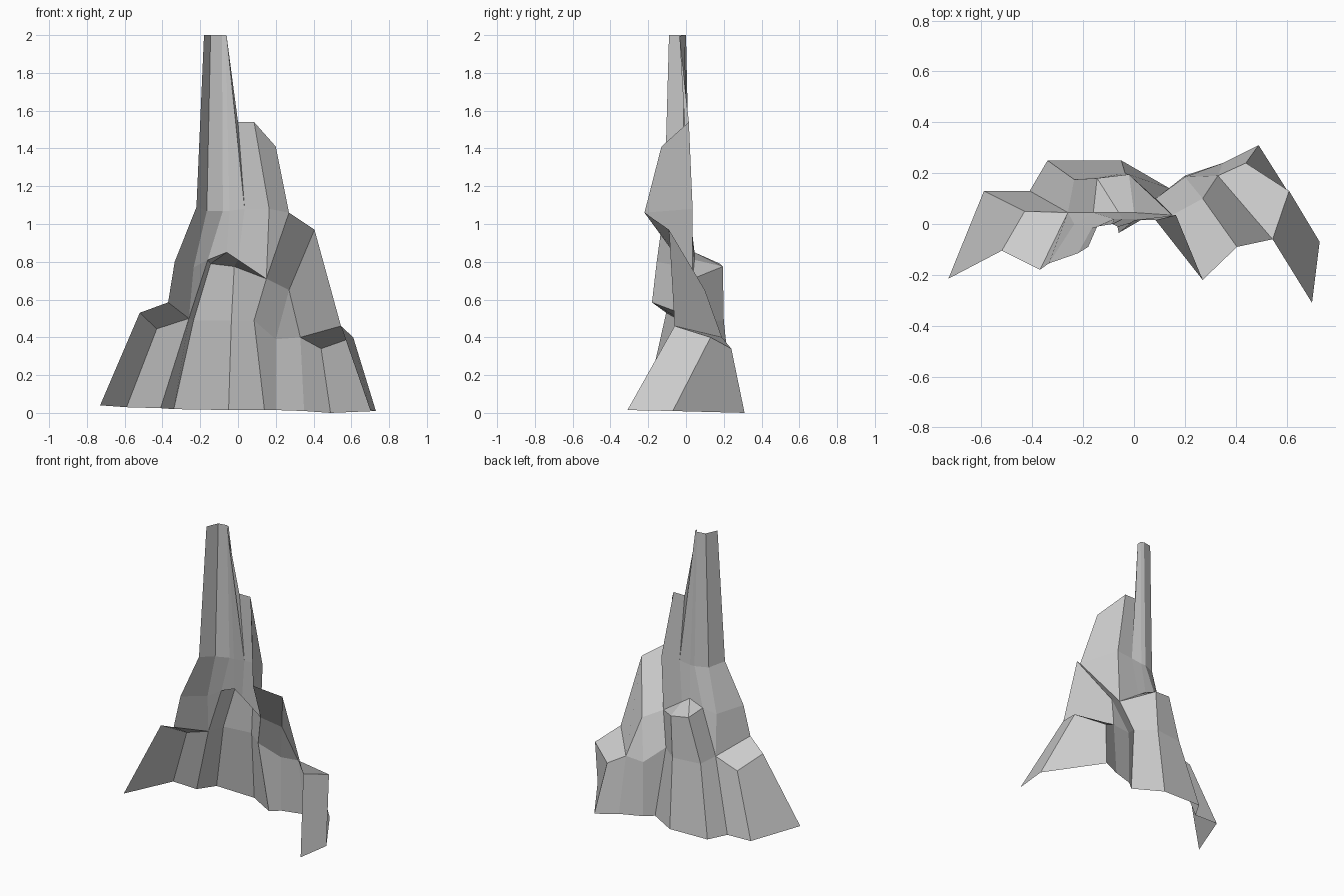
import bpy, bmesh

if "Cube" in bpy.data.objects:
    bpy.data.objects.remove(bpy.data.objects["Cube"])


def rock_sheet(name, *rows):
    """Flat-faced open sheet lofted through rows of points, highest row first."""
    bm = bmesh.new()
    shared = {}

    def vert(p):
        if p not in shared:
            shared[p] = bm.verts.new(p)
        return shared[p]

    for up, low in zip(rows, rows[1:]):
        for i in range(len(up) - 1):
            corners = list(dict.fromkeys((up[i], up[i + 1], low[i + 1], low[i])))
            if len(corners) > 2:
                bm.faces.new([vert(p) for p in corners])
    mesh = bpy.data.meshes.new(name)
    bm.to_mesh(mesh)
    bm.free()
    obj = bpy.data.objects.new(name, mesh)
    bpy.context.collection.objects.link(obj)
    return obj


# Corners shared by neighbouring parts
shoulder = (-.37, -.18, .585)
notch = (-.26, .045, .50)
crack = (-.235, 0, .77)
spire_edge_top, spire_edge_mid = (-.145, -.01, 2), (-.165, -.015, 1.07)
shelf = [(-.16, .045, .81), (-.06, .045, .85), (.0, .045, .81), (.15, .035, .71)]
cleft = (.035, .02, 1.08)
peak = (.27, -.22, 1.06)
wall_foot = [shelf[3], (.27, .10, .65), (.33, .19, .40)]
right_rim = [wall_foot[2], (.44, .24, .34), (.61, .13, .40), (.545, -.06, .46)]
left_rim = [(-.52, -.105, .53), (-.43, .05, .445), notch]
gully = (.085, .10, .49)
ground = [(-.73, -.215, .04), (-.59, .13, .03), (-.41, .13, .025), (-.34, .25, .02),
          (-.05, .25, .015), (.14, .14, .015), (.20, .19, .015), (.35, .24, .01),
          (.49, .31, 0), (.73, -.07, .01), (.70, -.31, .015)]

# Tall spire: left flank and the main faces
rock_sheet("spire_left_flank",
           [(-.18, -.09, 2), spire_edge_top],
           [(-.22, -.115, 1.09), spire_edge_mid],
           [(-.335, -.155, .80), crack],
           [shoulder, notch])
rock_sheet("spire_face",
           [spire_edge_top, (-.085, 0, 2), (-.065, -.01, 2), (-.06, -.035, 1.995)],
           [spire_edge_mid, (-.08, .02, 1.07), (-.045, .02, 1.07), cleft],
           [crack] + shelf[:3])
rock_sheet("spire_crack", [crack, shelf[0]], [notch, notch])

# Shorter spire beside it
rock_sheet("side_spire",
           [(.0, .015, 1.54), (.085, .015, 1.54), (.20, -.13, 1.41)],
           [cleft, (.165, .035, 1.08), peak],
           [shelf[2], shelf[3], peak])
rock_sheet("spire_cleft", [(-.06, -.035, 1.995), (.0, .015, 1.54)], [cleft, cleft])

# Sloping wall to the right and the buttress under it
rock_sheet("right_wall", [peak, (.405, -.09, .97), right_rim[3]], wall_foot)
rock_sheet("right_buttress", wall_foot,
           [gully, (.20, .185, .39), wall_foot[2]], ground[5:8])

# Central shelf and buttress
lip_left, lip_right = (-.145, .18, .79), (-.02, .195, .775)
rock_sheet("centre_shelf", shelf, [lip_left, lip_left, lip_right, shelf[3]])
rock_sheet("centre_buttress",
           [shelf[0], lip_left, lip_right, shelf[3]],
           [notch, (-.235, .175, .49), (-.035, .20, .49), gully],
           ground[2:6])

# Outer ledges and their skirts on both ends
rock_sheet("left_ledge", [shoulder, notch], left_rim[:2])
rock_sheet("left_skirt", left_rim, ground[:3])
rock_sheet("right_ledge", [right_rim[0], right_rim[3]], right_rim[1:3])
rock_sheet("right_skirt", right_rim, ground[7:])
